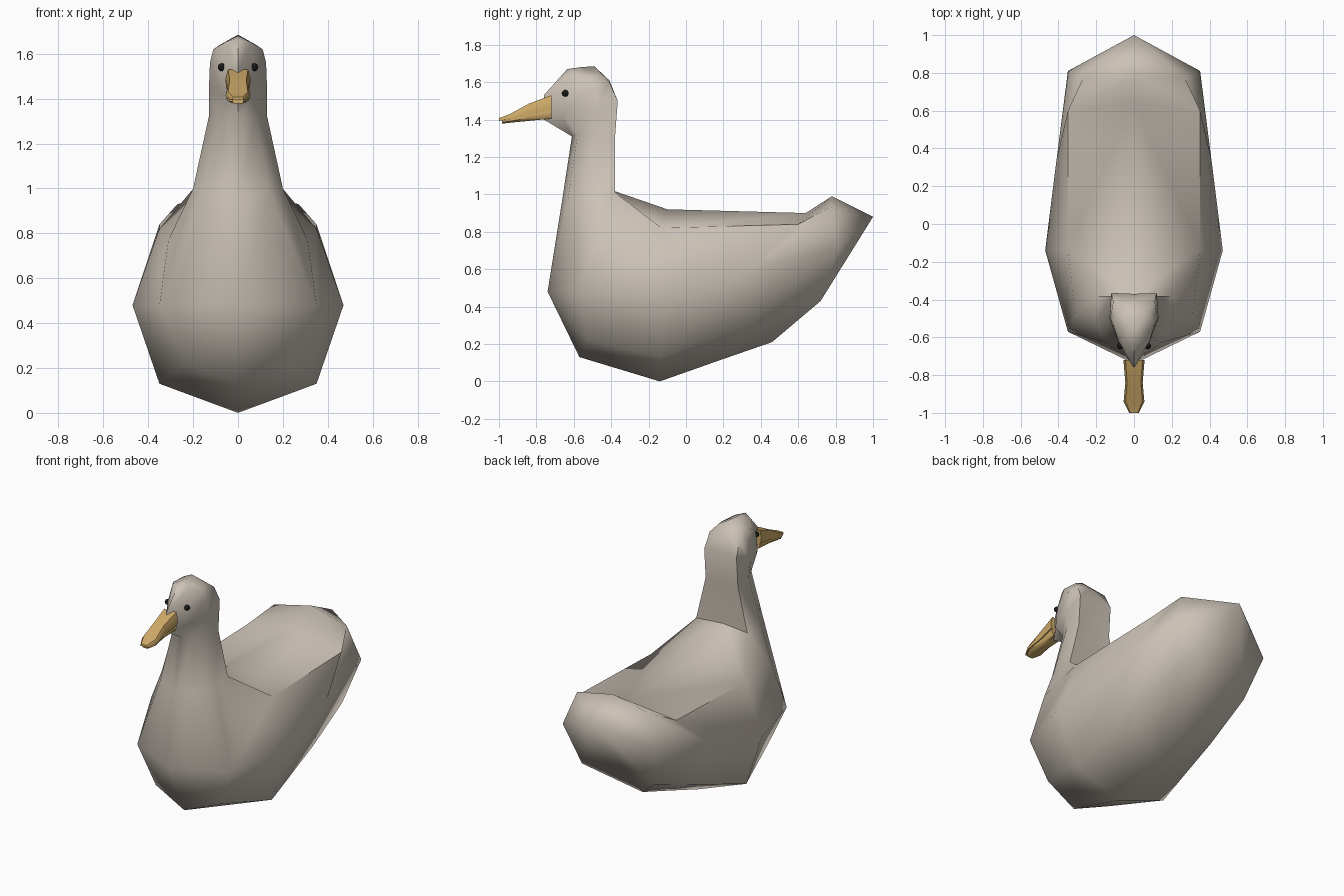
import bpy, bmesh, math

if "Cube" in bpy.data.objects:
    bpy.data.objects.remove(bpy.data.objects["Cube"])


def material(name, rgb):
    m = bpy.data.materials.new(name)
    m.diffuse_color = (*rgb, 1)
    m.use_nodes = True
    m.node_tree.nodes["Principled BSDF"].inputs["Base Color"].default_value = m.diffuse_color
    return m


def finish(bm, name, mat, angle, mirror=False):
    bmesh.ops.remove_doubles(bm, verts=bm.verts, dist=0.0005)
    bmesh.ops.recalc_face_normals(bm, faces=bm.faces)
    me = bpy.data.meshes.new(name)
    bm.to_mesh(me)
    bm.free()
    ob = bpy.data.objects.new(name, me)
    bpy.context.collection.objects.link(ob)
    me.materials.append(mat)
    bpy.ops.object.select_all(action='DESELECT')
    ob.select_set(True)
    bpy.context.view_layer.objects.active = ob
    if mirror:
        ob.modifiers.new("mirror", 'MIRROR')
        bpy.ops.object.modifier_apply(modifier="mirror")
    bpy.ops.object.shade_smooth_by_angle(angle=math.radians(angle))
    return ob


def loft(bm, rings, closed=False):
    """Skin consecutive rings of points with faces, dropping repeated points."""
    for a, b in zip(rings, rings[1:]):
        n = min(len(a), len(b))
        for i in range(n if closed else n - 1):
            j = (i + 1) % n
            pts = list(dict.fromkeys([a[i], a[j], b[j], b[i]]))
            if len(pts) > 2:
                bm.faces.new([bm.verts.new(p) for p in pts])


feather = material("feather", (0.60, 0.54, 0.47))
orange = material("beak_orange", (0.62, 0.40, 0.14))
black = material("eye_black", (0.01, 0.01, 0.01))

# Body: half rings running from belly to back, closed by chest and tail points
chest = (0, -.74, .48)
tail = (0, 1.0, .88)
front = [(0, -.57, .13), (.24, -.53, .22), (.35, -.57, .48), (.31, -.48, .77)]
middle = [(0, -.14, 0), (.35, -.14, .13), (.47, -.14, .48), (.35, -.13, .82), (0, -.1, .92)]
rump = [(0, .2, .12), (.32, .34, .30), (.41, .34, .60), (.35, .6, .84), (0, .64, .90)]
rim = [(0, .46, .21), (.27, .72, .43), (.35, .81, .71), (.27, .77, .93), (0, .78, .99)]

bm = bmesh.new()
loft(bm, [[chest] * 3, front[:3]])
loft(bm, [front, middle])
loft(bm, [middle, rump, rim, [tail] * 5])

# Neck and head: half rings running from throat to nape, welded to the body
shoulder = [chest, front[2], front[3], middle[3], middle[4]]
neck = [
    shoulder,
    [(0, -.665, .95), (.14, -.63, .98), (.2, -.52, 1.0), (.19, -.38, 1.01), (0, -.39, 1.02)],
    [(0, -.61, 1.31), (.08, -.58, 1.32), (.13, -.48, 1.32), (.12, -.38, 1.3), (0, -.385, 1.3)],
    [(0, -.76, 1.40), (.07, -.66, 1.42), (.13, -.5, 1.43), (.12, -.365, 1.5), (0, -.37, 1.51)],
    [(0, -.76, 1.53), (.075, -.64, 1.54), (.125, -.5, 1.56), (.11, -.41, 1.6), (0, -.41, 1.61)],
    [(0, -.635, 1.67), (.06, -.61, 1.65), (.11, -.53, 1.62), (.08, -.46, 1.64), (0, -.49, 1.685)],
]
loft(bm, neck + [[(0, -.56, 1.68)] * 5])
finish(bm, "duck_body", feather, 60, mirror=True)


# Beak halves: (y, half width, top z, bottom z) for each section
def beak(name, sections, top, bottom):
    rings = []
    for y, w, zt, zb in sections:
        zm = (zt + zb) / 2
        rings.append([(-w * bottom, y, zb), (w * bottom, y, zb), (w, y, zm),
                      (w * top, y, zt), (-w * top, y, zt), (-w, y, zm)])
    b = bmesh.new()
    loft(b, rings, closed=True)
    for r in (rings[0], rings[-1]):
        b.faces.new([b.verts.new(p) for p in r])
    finish(b, name, orange, 45)


beak("upper_beak", [(-.72, .056, 1.53, 1.45), (-.84, .046, 1.485, 1.425),
                    (-.94, .055, 1.43, 1.40), (-1.0, .025, 1.407, 1.393)], .8, .95)
beak("lower_beak", [(-.72, .048, 1.45, 1.405), (-.84, .04, 1.425, 1.393),
                    (-.94, .048, 1.40, 1.383), (-.985, .025, 1.393, 1.378)], .95, .7)

# Eyes
for side, label in ((1, "left_eye"), (-1, "right_eye")):
    b = bmesh.new()
    bmesh.ops.create_uvsphere(b, u_segments=12, v_segments=8, radius=.018)
    bmesh.ops.translate(b, verts=b.verts, vec=(side * .072, -.645, 1.54))
    finish(b, label, black, 60)
